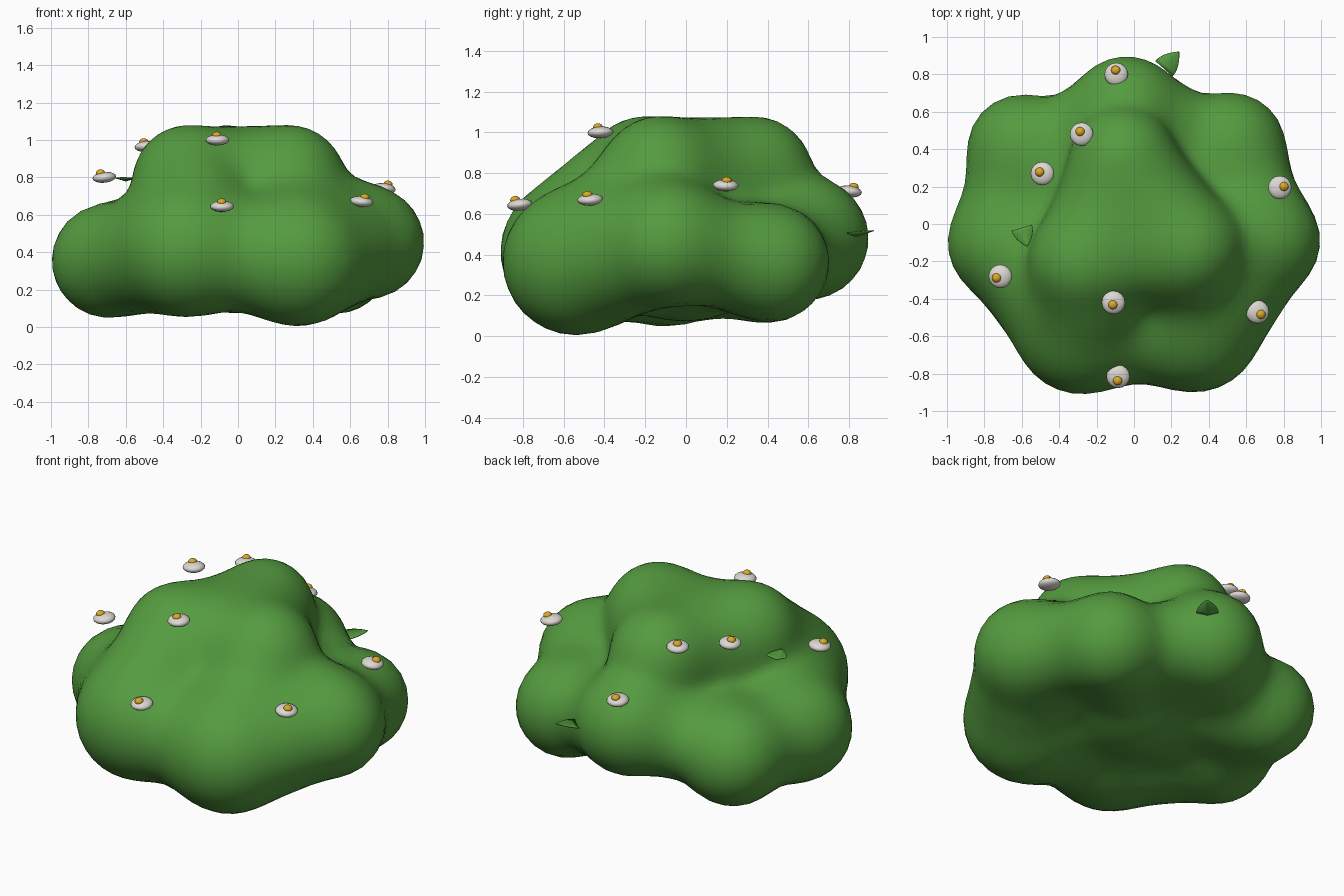
import bpy
import bmesh
import math
from mathutils import Vector, Matrix

if "Cube" in bpy.data.objects:
    bpy.data.objects.remove(bpy.data.objects["Cube"], do_unlink=True)


def material(name, colour):
    m = bpy.data.materials.new(name)
    m.use_nodes = True
    m.diffuse_color = (*colour, 1)
    shader = next(n for n in m.node_tree.nodes if n.type == "BSDF_PRINCIPLED")
    shader.inputs["Base Color"].default_value = (*colour, 1)
    shader.inputs["Roughness"].default_value = 0.8
    return m


GREEN = material("leaf green", (0.09, 0.33, 0.05))
WHITE = material("petal white", (0.72, 0.69, 0.65))
YELLOW = material("pollen yellow", (0.72, 0.40, 0.02))


def add_object(name, bm, mat):
    mesh = bpy.data.meshes.new(name)
    bm.to_mesh(mesh)
    bm.free()
    mesh.materials.append(mat)
    for p in mesh.polygons:
        p.use_smooth = True
    ob = bpy.data.objects.new(name, mesh)
    bpy.context.collection.objects.link(ob)
    return ob


# Foliage lobes: x, y, z, radius
LOBES = {
    "core": (0.0, 0.0, 0.64, 0.45),
    "hub": (0.0, 0.0, 0.42, 0.30),
    "front_left": (0.32, -0.54, 0.365, 0.345),
    "front_right": (-0.28, -0.55, 0.415, 0.345),
    "left": (0.70, -0.09, 0.45, 0.295),
    "right": (-0.69, -0.10, 0.355, 0.305),
    "back_left": (0.52, 0.41, 0.36, 0.31),
    "back_right": (-0.60, 0.40, 0.355, 0.31),
    "back": (-0.04, 0.60, 0.48, 0.35),
    "crown_left": (0.28, -0.13, 0.79, 0.285),
    "crown_right": (-0.27, -0.20, 0.79, 0.285),
    "crown_back": (-0.06, 0.34, 0.80, 0.295),
}

# Single lobes that fill the hollows
FILLERS = {
    "back_hollow_left": (0.20, 0.50, 0.42, 0.28),
    "back_hollow_right": (-0.28, 0.48, 0.42, 0.28),
    "front_hollow_left": (0.51, -0.33, 0.41, 0.33),
    "front_hollow_right": (-0.48, -0.32, 0.39, 0.33),
    "front_slope": (-0.24, -0.38, 0.63, 0.325),
    "left_shoulder": (0.53, -0.10, 0.54, 0.29),
}
LOBES.update(FILLERS)

# Tapered limbs of foliage that join the lobes: rim, crown, front slope, spokes
LINKS = [
    ("right", "front_right"), ("front_right", "front_left"),
    ("front_left", "left"), ("left", "back_left"), ("right", "back_right"),
    ("crown_left", "crown_right"), ("crown_right", "crown_back"),
    ("crown_back", "crown_left"),
    ("crown_left", "front_left"), ("crown_right", "front_right"),
    ("core", "core"),
]
LINKS += [(n, n) for n in FILLERS]
LINKS += [("hub", n) for n in ("front_left", "front_right", "left", "right",
                               "back_left", "back_right", "back")]
LIMBS = []
for a, b in LINKS:
    start, end = Vector(LOBES[a][:3]), Vector(LOBES[b][:3])
    span = end - start
    LIMBS.append((start, span, max(span.length_squared, 1e-6),
                  LOBES[a][3], LOBES[b][3] - LOBES[a][3]))
BLEND = 0.05


def inside(p):
    """True where the softly merged limbs cover the point."""
    total = 0
    for start, span, square, radius, taper in LIMBS:
        q = p - start
        t = min(max(q.dot(span) / square, 0), 1)
        gap = (q - span * t).length - radius - taper * t
        total += math.exp(-gap / BLEND)
    return total > 3


# Bush: a sphere pushed out to the surface of the merged limbs
bm = bmesh.new()
bmesh.ops.create_icosphere(bm, subdivisions=5, radius=1)
centre = Vector((0, 0, 0.5))
for v in bm.verts:
    ray = v.co.normalized()
    near, far = 0.1, 1.4
    for _ in range(14):
        mid = (near + far) / 2
        if inside(centre + ray * mid):
            near = mid
        else:
            far = mid
    v.co = centre + ray * near
add_object("bush", bm, GREEN)


# Flowers: flattened heads tipped outward, each with a round middle
def flower(i, x, y, z):
    out = Vector((x, y, 0))
    lean = out.length
    out.normalize()
    tilt = Matrix.Rotation(0.14 * lean, 4, Vector((-out.y, out.x, 0)))
    place = Matrix.Translation((x, y, z)) @ tilt
    bm = bmesh.new()
    bmesh.ops.create_uvsphere(bm, u_segments=16, v_segments=10, radius=0.063,
                              matrix=place @ Matrix.Diagonal((1, 1, 0.46, 1)))
    add_object(f"flower_head_{i}", bm, WHITE)
    bm = bmesh.new()
    spot = place @ Matrix.Translation(out * 0.025 * lean + Vector((0, 0, 0.025)))
    bmesh.ops.create_uvsphere(bm, u_segments=12, v_segments=8, radius=0.025,
                              matrix=spot @ Matrix.Diagonal((1, 1, 0.8, 1)))
    add_object(f"flower_middle_{i}", bm, YELLOW)


for i, spot in enumerate((
        (-0.715, -0.28, 0.80), (-0.49, 0.27, 0.965), (-0.28, 0.48, 0.965),
        (-0.095, 0.80, 0.71), (-0.085, -0.815, 0.645), (-0.11, -0.42, 1.0),
        (0.66, -0.47, 0.67), (0.78, 0.195, 0.74)), 1):
    flower(i, *spot)


# Loose leaves: broad at the base, pointed at the tip, folded on the midrib
def leaf(name, base, tip, half):
    base, tip = Vector(base), Vector(tip)
    along = tip - base
    side = along.cross(Vector((0, 0, 1))).normalized()
    bm = bmesh.new()
    rows = []
    for k in range(7):
        t = k / 6
        mid = base + along * t
        w = half * (1 - t * t) + 0.001
        rise = Vector((0, 0, 0.008 * math.cos(t * math.pi / 2)))
        rows.append([bm.verts.new(p) for p in
                     (mid - side * w + rise, mid - rise, mid + side * w + rise)])
    for a, b in zip(rows, rows[1:]):
        for j in range(2):
            bm.faces.new((a[j], a[j + 1], b[j + 1], b[j]))
    bmesh.ops.recalc_face_normals(bm, faces=bm.faces)
    ob = add_object(name, bm, GREEN)
    thick = ob.modifiers.new("thickness", "SOLIDIFY")
    thick.thickness = 0.004


leaf("back_leaf", (0.16, 0.83, 0.50), (0.24, 0.92, 0.52), 0.06)
leaf("side_leaf", (-0.60, -0.02, 0.79), (-0.57, -0.12, 0.80), 0.055)
